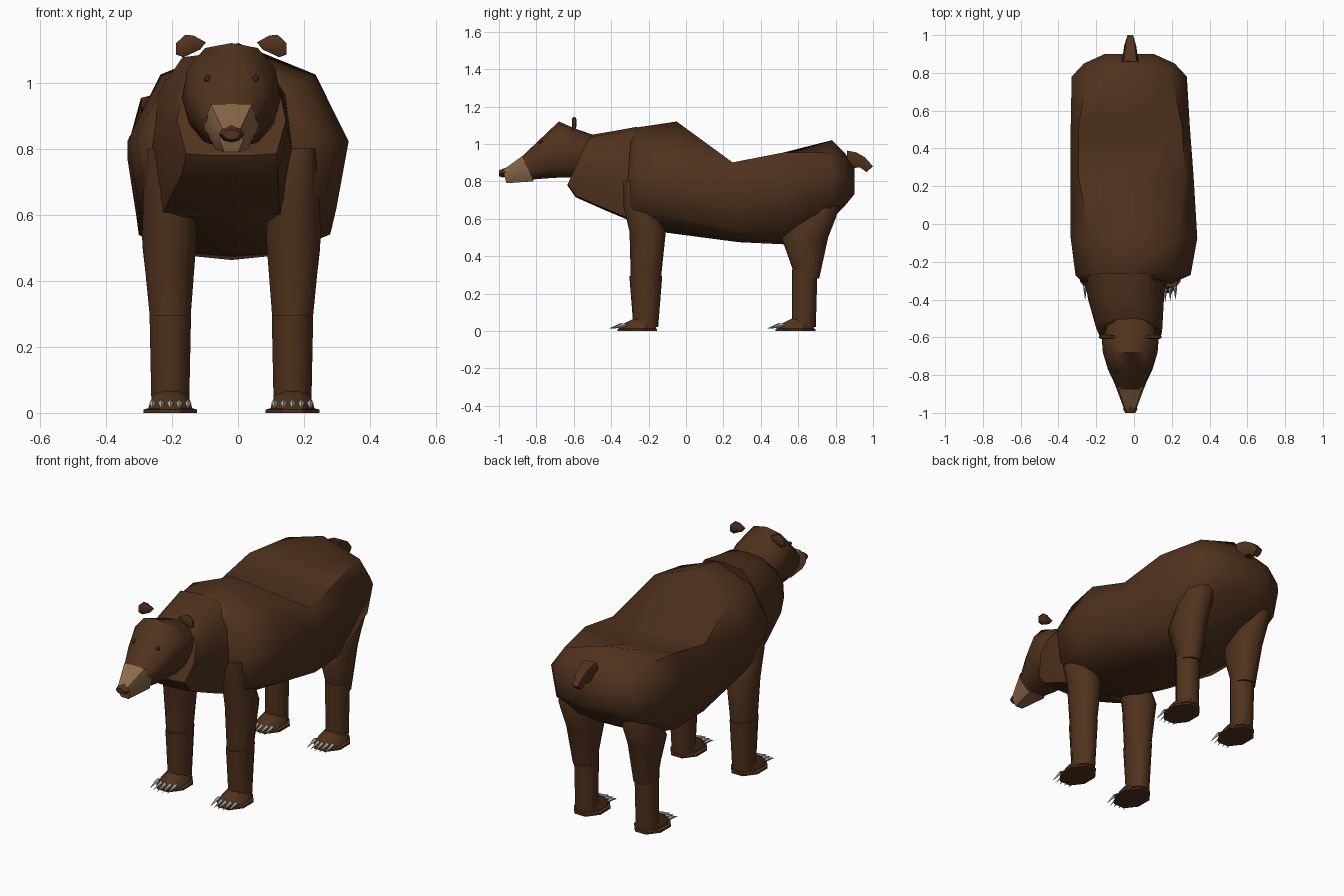
import bpy, bmesh, math
from mathutils import Vector

cube = bpy.data.objects.get("Cube")
if cube:
    bpy.data.objects.remove(cube, do_unlink=True)

MID = -0.02  # symmetry line of the legs and head


def material(name, rgb):
    m = bpy.data.materials.new(name)
    m.use_nodes = True
    color = (*rgb, 1)
    m.diffuse_color = color
    bsdf = m.node_tree.nodes["Principled BSDF"]
    bsdf.inputs["Base Color"].default_value = color
    bsdf.inputs["Roughness"].default_value = 0.8
    return m


FUR = material("brown fur", (0.081, 0.032, 0.0125))
MUZZLE = material("tan muzzle", (0.26, 0.145, 0.065))
NOSE = material("nose brown", (0.085, 0.033, 0.016))
EYE = material("dark eye", (0.05, 0.02, 0.011))
CLAW = material("claw grey", (0.46, 0.44, 0.41))


def finish(name, bm, mat, angle=55):
    bmesh.ops.recalc_face_normals(bm, faces=bm.faces)
    mesh = bpy.data.meshes.new(name)
    bm.to_mesh(mesh)
    bm.free()
    mesh.materials.append(mat)
    ob = bpy.data.objects.new(name, mesh)
    bpy.context.collection.objects.link(ob)
    bpy.ops.object.select_all(action='DESELECT')
    ob.select_set(True)
    bpy.context.view_layer.objects.active = ob
    bpy.ops.object.shade_smooth_by_angle(angle=math.radians(angle))


def loft(name, rings, mat, angle=55):
    """Skin a closed tube through rings with equal point counts."""
    bm = bmesh.new()
    loops = [[bm.verts.new(p) for p in ring] for ring in rings]
    for a, b in zip(loops, loops[1:]):
        for i in range(len(a)):
            j = (i + 1) % len(a)
            bm.faces.new((a[i], a[j], b[j], b[i]))
    bm.faces.new(loops[0])
    bm.faces.new(loops[-1])
    finish(name, bm, mat, angle)


def body_rings(section, stations):
    """Half section (side, height) mirrored, placed at (y top, z top, y bottom, z bottom, x, width)."""
    full = section + [(-u, t) for u, t in reversed(section) if u > 0]
    return [[Vector((cx + w * u, yb + (yt - yb) * t, zb + (zt - zb) * t)) for u, t in full]
            for yt, zt, yb, zb, cx, w in stations]


def leg_rings(side, y0, stations, sides=10):
    """Upright rings at (z, x offset, y offset, x radius, y radius)."""
    turn = [2 * math.pi * (i + 0.5) / sides for i in range(sides)]
    return [[Vector((MID + side * (dx + rx * math.cos(a)), y0 + dy + ry * math.sin(a), z)) for a in turn]
            for z, dx, dy, rx, ry in stations]


# Torso: peaked shoulders, flat sagging back, rounded rump
under = [(0.89, 0.16), (0.45, 0.03), (0, 0)]
shoulders = [(0, 1), (0.7, 0.84), (1, 0.5)] + under
saddle = [(0, 1), (0.87, 1.04), (1, 0.72)] + under
rump = [(0, 1), (0.73, 0.84), (1, 0.56)] + under
loft("torso", body_rings(shoulders, [
    (-0.29, 1.08, -0.33, 0.61, -0.03, 0.24),
    (-0.25, 1.09, -0.29, 0.58, -0.005, 0.305),
    (-0.05, 1.12, -0.10, 0.525, 0.0, 0.335)]) + body_rings(saddle, [
    (0.25, 0.885, 0.28, 0.475, -0.01, 0.325),
    (0.52, 0.935, 0.53, 0.463, -0.02, 0.315)]) + body_rings(rump, [
    (0.78, 1.02, 0.78, 0.60, -0.025, 0.305),
    (0.85, 0.95, 0.85, 0.67, -0.025, 0.24),
    (0.90, 0.88, 0.90, 0.73, -0.025, 0.13)]), FUR, 60)

loft("neck", body_rings([(0, 1), (0.55, 0.97), (0.9, 0.75), (1, 0.42), (0.83, 0.02), (0.4, 0), (0, 0)], [
    (-0.26, 1.092, -0.30, 0.59, -0.05, 0.215),
    (-0.38, 1.07, -0.42, 0.64, -0.042, 0.20),
    (-0.50, 1.05, -0.59, 0.715, -0.025, 0.175),
    (-0.52, 1.03, -0.635, 0.78, MID, 0.165)]), FUR)

# Head and muzzle
loft("head", body_rings([(0, 1), (0.55, 0.95), (0.92, 0.74), (1, 0.5), (0.85, 0.2), (0.55, 0), (0, 0)], [
    (-0.50, 1.05, -0.60, 0.82, MID, 0.13),
    (-0.60, 1.085, -0.63, 0.82, MID, 0.15),
    (-0.68, 1.12, -0.68, 0.82, MID, 0.145),
    (-0.78, 1.025, -0.76, 0.815, MID, 0.118),
    (-0.88, 0.93, -0.82, 0.81, MID, 0.08)]), FUR)

snout = [(0, 1), (0.75, 1), (1, 0.5), (0.6, 0), (0, 0)]
loft("muzzle", body_rings(snout, [
    (-0.875, 0.936, -0.815, 0.80, MID, 0.083),
    (-0.98, 0.86, -0.96, 0.79, MID, 0.036)]), MUZZLE)
loft("nose", body_rings([(0, 1), (0.7, 0.85), (1, 0.5), (0.6, 0.1), (0, 0)], [
    (-0.955, 0.875, -0.955, 0.83, MID, 0.032),
    (-0.98, 0.867, -0.98, 0.82, MID, 0.038),
    (-1.0, 0.858, -1.0, 0.828, MID, 0.027)]), NOSE)

# Tail
loft("tail", body_rings(snout, [
    (0.86, 0.965, 0.86, 0.90, MID, 0.045),
    (0.91, 0.955, 0.89, 0.87, MID, 0.038),
    (0.955, 0.93, 0.93, 0.875, MID, 0.032),
    (1.0, 0.88, 0.965, 0.85, MID, 0.02)]), FUR)

EAR = [(0.167, 1.12), (0.14, 1.145), (0.115, 1.143), (0.077, 1.122), (0.095, 1.1), (0.145, 1.077), (0.167, 1.085)]
UPPER_FRONT = [(0.27, 0.185, 0, 0.063, 0.08), (0.53, 0.188, 0.01, 0.087, 0.097),
               (0.67, 0.19, -0.035, 0.08, 0.085), (0.80, 0.215, -0.085, 0.04, 0.035)]
UPPER_REAR = [(0.28, 0.185, 0.02, 0.062, 0.062), (0.50, 0.188, 0.005, 0.085, 0.125),
              (0.655, 0.19, 0.09, 0.085, 0.10), (0.75, 0.18, 0.10, 0.05, 0.05)]
LOWER_FRONT = [(0.02, 0.185, 0, 0.06, 0.066), (0.295, 0.185, 0, 0.066, 0.088)]
LOWER_REAR = [(0.02, 0.185, 0, 0.06, 0.064), (0.33, 0.185, 0.005, 0.064, 0.068)]
FOOT = [(0, 0.185, -0.045, 0.088, 0.115), (0.01, 0.185, -0.045, 0.088, 0.115),
        (0.014, 0.185, -0.045, 0.072, 0.108), (0.035, 0.185, -0.035, 0.066, 0.10),
        (0.07, 0.185, 0, 0.045, 0.062)]

for side, label in ((1, "left"), (-1, "right")):
    # Ears stand clear of the skull
    outline = [(MID + side * x, z) for x, z in EAR]
    mx = sum(x for x, z in outline) / len(EAR)
    mz = sum(z for x, z in outline) / len(EAR)
    loft(label + "_ear", [[Vector((mx + (x - mx) * s, y, mz + (z - mz) * s)) for x, z in outline]
                          for y, s in ((-0.61, 0.6), (-0.603, 1), (-0.592, 0.95), (-0.585, 0.5))], FUR)

    # Eyes
    bm = bmesh.new()
    bmesh.ops.create_icosphere(bm, subdivisions=1, radius=0.012)
    bmesh.ops.translate(bm, verts=bm.verts, vec=(MID + side * 0.073, -0.775, 1.012))
    finish(label + "_eye", bm, EYE)

    # Legs, feet and claws
    for end, y0, upper, lower in (("front", -0.215, UPPER_FRONT, LOWER_FRONT),
                                  ("rear", 0.63, UPPER_REAR, LOWER_REAR)):
        part = f"{end}_{label}_"
        loft(part + "upper_leg", leg_rings(side, y0, upper), FUR)
        loft(part + "lower_leg", leg_rings(side, y0, lower), FUR)
        loft(part + "foot", leg_rings(side, y0, FOOT, 8), FUR, 35)
        bm = bmesh.new()
        for k in range(-2, 3):
            x = MID + side * 0.185 + k * 0.027
            y = y0 - 0.135 + abs(k) * 0.006
            base = [bm.verts.new((x + dx, y, 0.03 + dz))
                    for dx, dz in ((-0.01, 0), (0, 0.012), (0.01, 0), (0, -0.012))]
            back = bm.verts.new((x, y + 0.03, 0.03))
            tip = bm.verts.new((x, y - 0.065, 0.012))
            for i in range(4):
                for apex in (back, tip):
                    bm.faces.new((base[i], base[(i + 1) % 4], apex))
        finish(part + "claws", bm, CLAW, 30)
